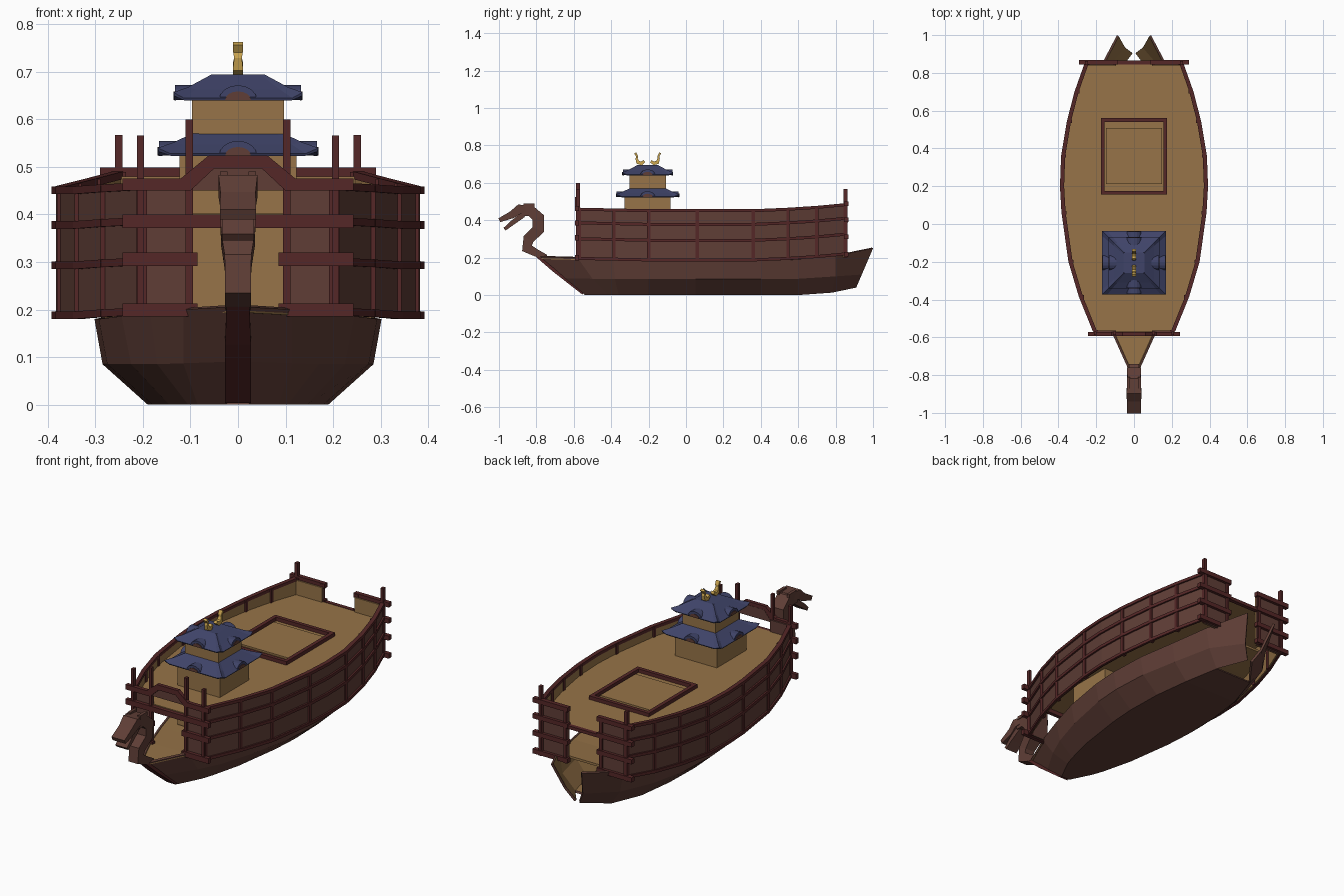
import bpy, bmesh, math

if "Cube" in bpy.data.objects:
    bpy.data.objects.remove(bpy.data.objects["Cube"])

def material(name, rgb):
    m = bpy.data.materials.new(name)
    m.diffuse_color = (*rgb, 1)
    m.use_nodes = True
    m.node_tree.nodes["Principled BSDF"].inputs["Base Color"].default_value = m.diffuse_color
    return m

BROWN = material("brown_planks", (.115, .048, .037))
TAN = material("tan_wood", (.31, .175, .065))
RED = material("dark_red_frame", (.09, .02, .02))
BLUE = material("blue_tiles", (.05, .057, .14))
GOLD = material("gold", (.6, .38, .08))

def mesh(name, verts, faces, mat, fix=True):
    me = bpy.data.meshes.new(name)
    me.from_pydata(verts, [], faces)
    if fix:
        bm = bmesh.new()
        bm.from_mesh(me)
        bmesh.ops.recalc_face_normals(bm, faces=bm.faces)
        bm.to_mesh(me)
        bm.free()
    me.materials.append(mat)
    ob = bpy.data.objects.new(name, me)
    bpy.context.collection.objects.link(ob)
    return ob

def loft(name, rings, mat, closed=True, skip=()):
    n = len(rings[0])
    verts = [v for r in rings for v in r]
    faces = []
    for k in range(len(rings) - 1):
        for i in range(n if closed else n - 1):
            j = (i + 1) % n
            if (k, i) not in skip:
                faces.append((k*n + i, (k+1)*n + i, (k+1)*n + j, k*n + j))
    if closed:
        faces += [tuple(range(n)), tuple(range(len(verts) - n, len(verts)))]
    return mesh(name, verts, faces, mat, closed)

def box(name, x0, x1, y0, y1, z0, z1, mat):
    ring = lambda z: [(x0, y0, z), (x1, y0, z), (x1, y1, z), (x0, y1, z)]
    return loft(name, [ring(z0), ring(z1)], mat)

def pair(name, x0, x1, *rest):
    box(name + "_right", x0, x1, *rest)
    box(name + "_left", -x1, -x0, *rest)

def prism(name, pts, y0, y1, mat):
    return loft(name, [[(x, y, z) for x, z in pts] for y in (y0, y1)], mat)

def sweep(name, path, mat, flip=None):
    """Rectangular section along a y-z path of (y, z, thickness, half width)."""
    rings = []
    for i, (y, z, t, w) in enumerate(path):
        a, b = path[max(i-1, 0)], path[min(i+1, len(path)-1)]
        d = math.hypot(b[0]-a[0], b[1]-a[1])
        ny, nz = -(b[1]-a[1])/d*t/2, (b[0]-a[0])/d*t/2
        ring = [(-w, y+ny, z+nz), (w, y+ny, z+nz), (w, y-ny, z-nz), (-w, y-ny, z-nz)]
        rings.append([(x, 2*flip - yy, zz) if flip is not None else (x, yy, zz) for x, yy, zz in ring])
    return loft(name, rings, mat)

# Hull shell: bottom, chine and sheer point per station, stern left open with a split
stations = [
    ((.025, -.54, 0), (.025, -.65, .09), (.025, -.78, .205)),
    ((.085, -.42, 0), (.115, -.50, .087), (.115, -.58, .20)),
    ((.105, -.36, 0), (.17, -.38, .085), (.185, -.39, .192)),
    ((.145, -.2, 0), (.225, -.2, .085), (.245, -.2, .186)),
    ((.18, .05, 0), (.275, .05, .085), (.293, .05, .18)),
    ((.19, .2, 0), (.285, .2, .085), (.302, .2, .18)),
    ((.185, .4, 0), (.275, .4, .085), (.292, .4, .182)),
    ((.16, .6, 0), (.235, .6, .087), (.25, .6, .19)),
    ((.11, .78, .013), (.175, .8, .10), (.195, .8, .21)),
    ((.015, .91, .04), (.055, .94, .11), (.09, 1.0, .25))]
hull = loft("hull", [[(-x, y, z) for x, y, z in s[::-1]] + list(s) for s in stations],
            BROWN, False, {(len(stations) - 2, 2)})
hull.data.materials.append(TAN)
sol = hull.modifiers.new("thickness", 'SOLIDIFY')
sol.thickness, sol.offset, sol.material_offset = .012, -1, 1

# Lower deck
loft("lower_deck", [[(-s[2][0]+.004, s[2][1], s[2][2]-d) for d in (0, .012)] +
                    [(s[2][0]-.004, s[2][1], s[2][2]-d) for d in (.012, 0)] for s in stations[:-1]], TAN)

# Stem, dragon neck and head
sweep("stem", [(-.548, .012, .022, .027), (-.705, .137, .026, .027), (-.86, .268, .02, .022)], RED)
sweep("figurehead_neck", [(-.745, .205, .02, .026), (-.80, .225, .04, .027), (-.85, .25, .06, .027),
                          (-.842, .30, .06, .028), (-.79, .35, .065, .036), (-.79, .415, .065, .037),
                          (-.83, .45, .06, .035), (-.88, .452, .06, .035)], BROWN)
sweep("figurehead_upper_jaw", [(-.83, .465, .03, .03), (-.89, .46, .05, .041), (-.93, .43, .04, .037),
                               (-.998, .40, .022, .038)], BROWN)
sweep("figurehead_lower_jaw", [(-.87, .43, .03, .03), (-.93, .385, .025, .034), (-.97, .352, .018, .034)], BROWN)
for x in (-.03, .03):
    box("figurehead_horn", x-.008, x+.008, -.87, -.81, .472, .49, BROWN)

# Curved side walls with frames
wall = [(-.57, .205, .008), (-.385, .28, .004), (-.2, .335, 0), (.06, .372, 0), (.2, .38, 0),
        (.36, .374, 0), (.545, .343, .008), (.70, .303, .018), (.85, .25, .032)]

def side_strip(name, s, a, b, z0, z1, mat):
    loft(name, [[(s*(w+a), y, z0+h), (s*(w+b), y, z0+h), (s*(w+b), y, z1+h), (s*(w+a), y, z1+h)]
                for y, w, h in wall], mat)

for s, side in ((1, "right"), (-1, "left")):
    side_strip("side_wall_" + side, s, -.002, .003, .185, .45, BROWN)
    side_strip("side_lining_" + side, s, -.008, -.002, .185, .45, TAN)
    for k, z in enumerate((.18, .285, .37)):
        side_strip(f"side_rail_{side}_{k}", s, 0, .012, z, z+.016, RED)
    side_strip("side_cap_" + side, s, -.01, .012, .443, .459, RED)
    for y, w, h in wall:
        if y != .2:
            loft("side_post_" + side, [[(s*(w+dx), y+dy, z+h) for dx, dy in
                 ((-.014, -.009), (.009, -.009), (.009, .009), (-.014, .009))] for z in (.18, .457)], RED)

# Upper deck and hatch
loft("upper_deck", [[(-w, y, .392), (w, y, .392), (w, y, .403), (-w, y, .403)]
                    for w, y in [(w-.004, y) for y, w, h in wall]], TAN)
pair("hatch_side", .155, .175, .155, .56, .40, .422, RED)
for y in (.155, .54):
    box("hatch_end", -.155, .155, y, y+.02, .40, .422, RED)
box("hatch_cover", -.147, .147, .212, .508, .40, .412, TAN)

# Bow screen: panels, posts, beams and arch
pair("bow_panel", .095, .208, -.575, -.565, .19, .465, BROWN)
pair("bow_inner_post", .095, .110, -.588, -.568, .19, .60, RED)
pair("bow_outer_post", .198, .213, -.588, -.568, .19, .566, RED)
pair("bow_low_beam", .085, .243, -.593, -.573, .185, .213, RED)
pair("bow_mid_beam", .085, .243, -.593, -.573, .292, .32, RED)
box("bow_lintel", -.243, .243, -.593, -.573, .372, .40, RED)
top = [(.243, .476), (.12, .476), (.062, .524)]
low = [(.05, .497), (.10, .45), (.243, .45)]
mir = lambda p: [(-x, z) for x, z in p[::-1]]
prism("bow_arch", top + mir(top) + mir(low) + low, -.593, -.573, RED)
prism("bow_arch_panel", [(.10, .45), (.055, .505), (-.055, .505), (-.10, .45)], -.58, -.572, BROWN)

# Stern screen
pair("stern_panel", .095, .25, .843, .853, .20, .48, BROWN)
pair("stern_lining", .095, .25, .837, .843, .20, .48, TAN)
pair("stern_inner_post", .097, .112, .843, .863, .20, .495, RED)
pair("stern_outer_post", .243, .259, .843, .863, .20, .567, RED)
for z in (.205, .30, .39, .475):
    pair("stern_beam", .085, .29, .845, .868, z, z+.024, RED)
box("stern_deck_edge", -.09, .09, .845, .866, .388, .405, RED)

# Tower
CY = -.205
box("tower_lower_body", -.123, .123, CY-.123, CY+.123, .195, .54, TAN)
box("tower_upper_body", -.097, .097, CY-.097, CY+.097, .55, .66, TAN)

def roof(name, r, r1, r2, z, z1, z2):
    """Hipped roof whose eave corners turn up slightly."""
    def ring(a, zmid, zcor):
        b = a*.84
        q = [(-a, -a, zcor), (-b, -a, zmid), (b, -a, zmid)]
        out = []
        for _ in range(4):
            out += q
            q = [(-y, x, zz) for x, y, zz in q]
        return [(x, y + CY, zz) for x, y, zz in out]
    loft(name, [ring(r*.6, z+.004, z+.004), ring(r*.985, z-.001, z+.008), ring(r, z+.004, z+.016),
                ring(r1, z1-.009, z1-.004), ring(r2, z2, z2)], BLUE)
    # Arched gablets on the four sides
    for k in range(4):
        for part, rad, h, y0, y1, mat in (("gablet", .04, .031, -r+.003, -r2, BLUE),
                                          ("gablet_face", .027, .018, -r, -r+.006, BROWN)):
            arc = [(rad*math.cos(math.pi*i/8), z + h*math.sin(math.pi*i/8)) for i in range(9)]
            g = prism(f"{name}_{part}_{k}", arc, y0, y1, mat)
            g.rotation_euler.z = k*math.pi/2
            g.location.y = CY

roof("lower_roof", .169, .135, .095, .524, .556, .571)
roof("upper_roof", .136, .105, .055, .641, .672, .695)

# Golden roof fish
for flip, side in ((None, "front"), (CY, "back")):
    sweep("roof_fish_" + side, [(-.222, .716, .014, .009), (-.238, .704, .02, .011), (-.258, .71, .02, .011),
                                (-.264, .73, .012, .008), (-.262, .742, .01, .01), (-.272, .76, .012, .011)], GOLD, flip)
